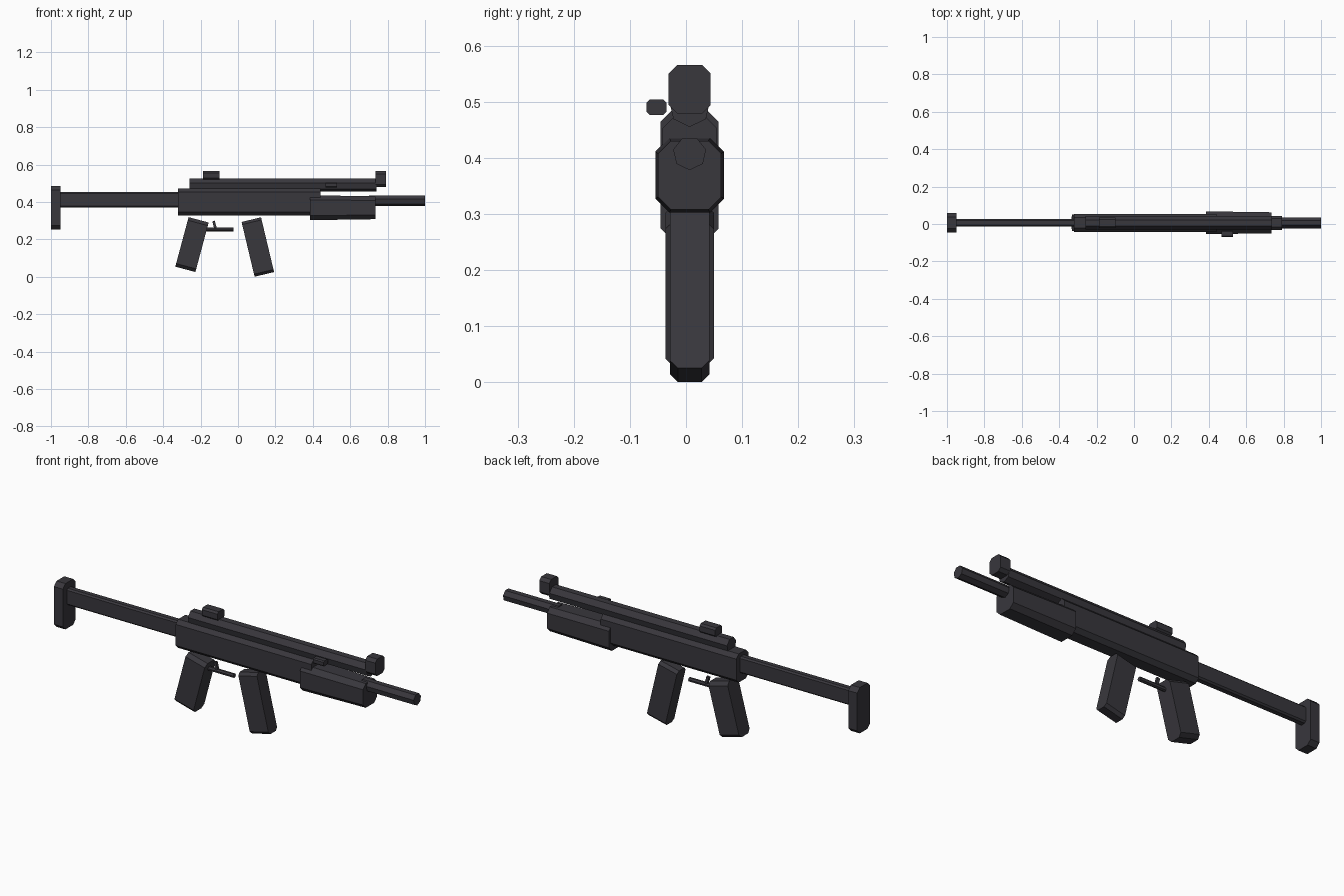
import bpy, bmesh, math
from mathutils import Matrix, Vector

cube = bpy.data.objects.get("Cube")
if cube:
    bpy.data.objects.remove(cube, do_unlink=True)

YC = 0.0065  # shared centre plane of the main parts

gunmetal = bpy.data.materials.new("dark_gunmetal")
gunmetal.use_nodes = True
COLOUR = (0.04, 0.038, 0.046, 1)
gunmetal.diffuse_color = COLOUR
gunmetal.node_tree.nodes["Principled BSDF"].inputs["Base Color"].default_value = COLOUR


def finish(name, bm, matrix):
    bm.transform(matrix)
    bmesh.ops.recalc_face_normals(bm, faces=bm.faces)
    mesh = bpy.data.meshes.new(name)
    bm.to_mesh(mesh)
    bm.free()
    mesh.materials.append(gunmetal)
    obj = bpy.data.objects.new(name, mesh)
    bpy.context.collection.objects.link(obj)
    return obj


def block(name, centre, size, tilt=0, front_scale=1.0):
    """Box along x whose four long edges are chamfered; the +x end may taper."""
    bm = bmesh.new()
    bmesh.ops.create_cube(bm, size=1)
    bmesh.ops.scale(bm, vec=size, verts=bm.verts)
    long_edges = [e for e in bm.edges
                  if abs(e.verts[0].co.x - e.verts[1].co.x) > size[0] / 2]
    bmesh.ops.bevel(bm, geom=long_edges, offset=0.2 * min(size[1:]),
                    offset_type='OFFSET', segments=1, affect='EDGES')
    for v in bm.verts:
        if v.co.x > 0:
            v.co.y *= front_scale
            v.co.z *= front_scale
    turn = Matrix.Rotation(math.radians(tilt), 4, 'Y')
    return finish(name, bm, Matrix.Translation(centre) @ turn)


def tube(name, x0, x1, y, z, radius):
    """Seven-sided rod along x with a corner pointing down."""
    bm = bmesh.new()
    bmesh.ops.create_cone(bm, cap_ends=True, segments=7, radius1=radius,
                          radius2=radius, depth=x1 - x0)
    lowest = Vector((0, -1))
    first = bm.verts[:][0].co.xy
    bmesh.ops.rotate(bm, verts=bm.verts,
                     matrix=Matrix.Rotation(-first.angle_signed(lowest), 3, 'Z'))
    # local z becomes x, local x becomes y, local y becomes z
    axes = Matrix(((0, 0, 1, 0), (1, 0, 0, 0), (0, 1, 0, 0), (0, 0, 0, 1)))
    return finish(name, bm, Matrix.Translation(((x0 + x1) / 2, y, z)) @ axes)


# Body and shoulder stock
block("receiver", (0.06, YC, 0.4), (0.76, 0.096, 0.145))
block("stock_bar", (-0.63, YC, 0.412), (0.66, 0.038, 0.084))
block("butt_plate", (-0.975, YC, 0.369), (0.05, 0.103, 0.232))

# Barrel group
block("handguard", (0.56, YC, 0.369), (0.35, 0.122, 0.133), front_scale=0.92)
tube("barrel", 0.7, 1.0, YC, 0.408, 0.03)
tube("upper_tube", -0.26, 0.74, YC, 0.492, 0.037)

# Sights and cocking knob
block("front_sight", (0.763, YC, 0.522), (0.056, 0.075, 0.086))
block("rear_sight", (-0.144, YC, 0.542), (0.088, 0.056, 0.046))
block("cocking_knob", (0.498, -0.0525, 0.49), (0.06, 0.035, 0.028))

# Grip, magazine and trigger
block("rear_grip", (-0.246, YC, 0.172), (0.111, 0.086, 0.274), tilt=15)
block("magazine", (0.106, YC, 0.159), (0.107, 0.07, 0.301), tilt=-13.4)
tube("trigger_guard", -0.18, -0.024, YC, 0.254, 0.011)
block("trigger", (-0.125, YC, 0.276), (0.014, 0.014, 0.045), tilt=-15)
